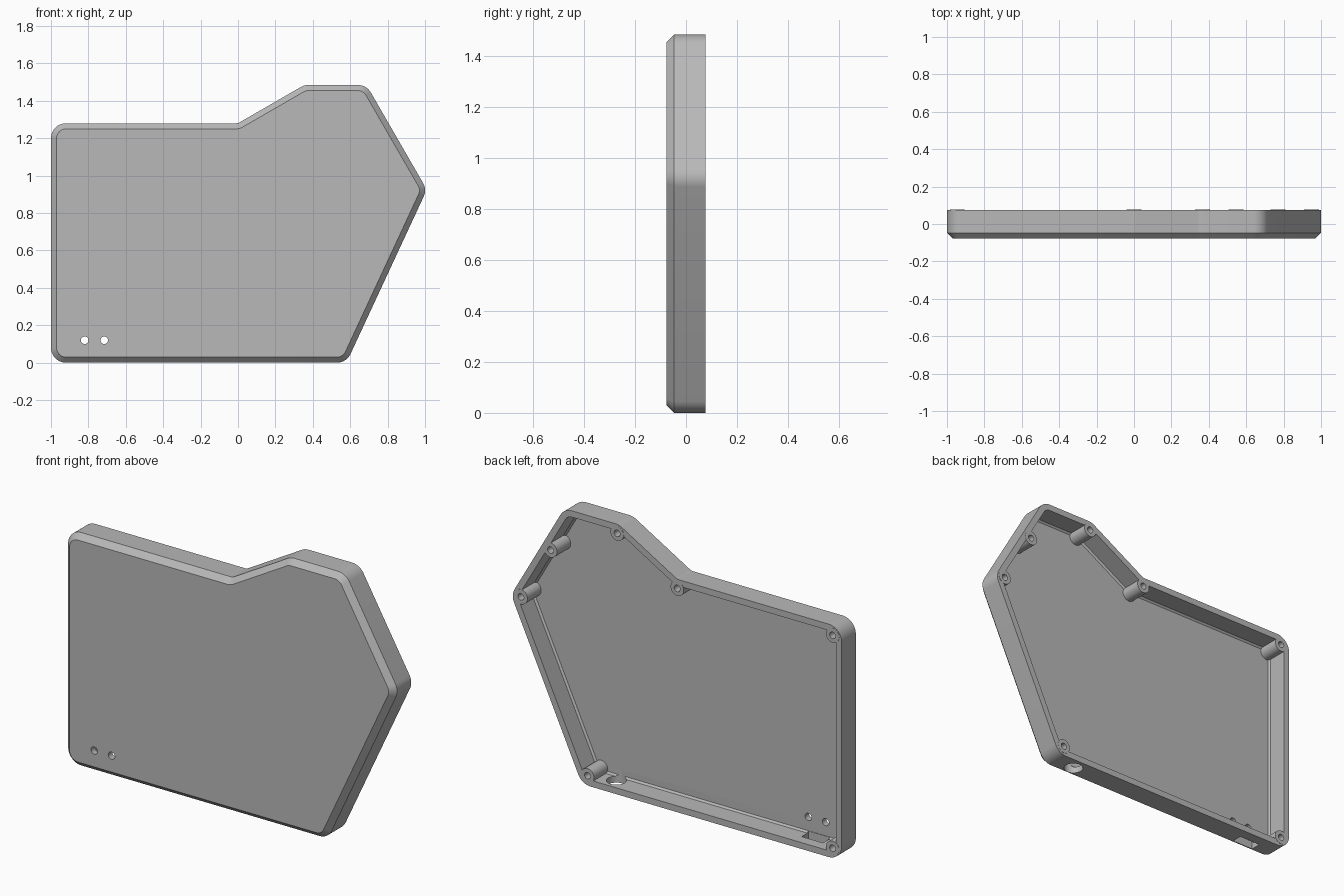
import bpy, bmesh
from math import pi, tan, sin, cos, atan2
from mathutils import Vector, Matrix

cube = bpy.data.objects.get("Cube")
if cube:
    bpy.data.objects.remove(cube, do_unlink=True)

grey = bpy.data.materials.new("matte_grey")
grey.use_nodes = True
colour = (0.48, 0.48, 0.48, 1)
grey.diffuse_color = colour
grey.node_tree.nodes["Principled BSDF"].inputs["Base Color"].default_value = colour

# Sharp outline, counter-clockwise in x and z, with a corner radius each
CORNERS = [(-1, 0, .08), (.58, 0, .08), (1.01, .925, .08), (.687, 1.485, .08),
           (.355, 1.485, .08), (0, 1.28, .04), (-1, 1.28, .08)]
BACK, FRONT = .076, -.077
WALL, CHAMFER, STEPS = .035, .03, 8


def outline(inset):
    """Rounded outline moved inward by the given distance."""
    pts, n = [], len(CORNERS)
    for i, (x, z, r) in enumerate(CORNERS):
        p = Vector((x, z))
        a = (p - Vector(CORNERS[i - 1][:2])).normalized()
        b = (Vector(CORNERS[(i + 1) % n][:2]) - p).normalized()
        turn = atan2(a.cross(b), a.dot(b))
        side = 1 if turn > 0 else -1
        na, nb = Vector((-a.y, a.x)), Vector((-b.y, b.x))
        # Arc centre stays fixed while the radius shrinks or grows
        centre = p + (na + nb).normalized() * side * r / cos(turn / 2)
        radius = r - side * inset
        start = atan2(-na.y * side, -na.x * side)
        for k in range(STEPS + 1):
            t = start + turn * k / STEPS
            pts.append(centre + Vector((cos(t), sin(t))) * radius)
    return pts


def make_object(name, bm):
    bmesh.ops.recalc_face_normals(bm, faces=bm.faces[:])
    mesh = bpy.data.meshes.new(name)
    bm.to_mesh(mesh)
    bm.free()
    mesh.materials.append(grey)
    obj = bpy.data.objects.new(name, mesh)
    bpy.context.collection.objects.link(obj)
    return obj


def add_cylinder(bm, centre, radius, length, axis, sides=32):
    turn = Matrix.Rotation(pi / 2, 4, "X") if axis == "Y" else Matrix()
    bmesh.ops.create_cone(bm, cap_ends=True, segments=sides, radius1=radius,
                          radius2=radius, depth=length,
                          matrix=Matrix.Translation(centre) @ turn)


def add_rod(bm, x, z, radius, y0, y1):
    add_cylinder(bm, (x, (y0 + y1) / 2, z), radius, y1 - y0, "Y")


# Hollow tray: outer skin, rim, inner wall and floor as one chain of rings
inner_chamfer = .0095
floor = FRONT + WALL
sections = [(CHAMFER, FRONT), (0, FRONT + CHAMFER), (0, BACK), (WALL, BACK),
            (WALL, floor + inner_chamfer), (WALL + inner_chamfer, floor)]
bm = bmesh.new()
rings = [[bm.verts.new((p.x, y, p.y)) for p in outline(d)] for d, y in sections]
for low, high in zip(rings, rings[1:]):
    for i in range(len(low)):
        bm.faces.new((low[i - 1], low[i], high[i], high[i - 1]))
bm.faces.new(rings[0])
bm.faces.new(rings[-1])
case = make_object("case_shell", bm)

# Screw bosses
BOSSES = [(-.945, .055), (-.945, 1.225), (0, 1.23), (.365, 1.435),
          (.77, 1.235), (.95, .93), (.545, .055)]
bm = bmesh.new()
for x, z in BOSSES:
    add_rod(bm, x, z, .04, floor - .008, BACK + .001)
bosses = make_object("screw_bosses", bm)

# Cutters: screw bores, indicator holes, round cable hole, port slot
bm = bmesh.new()
for x, z in BOSSES:
    add_rod(bm, x, z, .018, floor + .01, BACK + .05)
for x in (-.82, -.715):
    add_rod(bm, x, .12, .02, FRONT - .05, floor + .05)
add_cylinder(bm, (.42, .005, 0), .05, .14, "Z")
bmesh.ops.create_cube(bm, size=1, matrix=Matrix.Translation((-.78, -.012, .02))
                      @ Matrix.Diagonal((.13, .058, .09, 1)))
cutters = make_object("opening_cutters", bm)

# Combine into one solid case
for tool, operation in ((bosses, "UNION"), (cutters, "DIFFERENCE")):
    tool.hide_render = True
    mod = case.modifiers.new(tool.name, "BOOLEAN")
    mod.object, mod.operation, mod.solver = tool, operation, "EXACT"
graph = bpy.context.evaluated_depsgraph_get()
solid = bpy.data.meshes.new_from_object(case.evaluated_get(graph))
case.modifiers.clear()
case.data = solid
for tool in (bosses, cutters):
    bpy.data.objects.remove(tool, do_unlink=True)

# Smooth the rounded corners and keep the edges crisp
bpy.ops.object.select_all(action="DESELECT")
case.select_set(True)
bpy.context.view_layer.objects.active = case
bpy.ops.object.shade_smooth_by_angle(angle=pi / 6)
